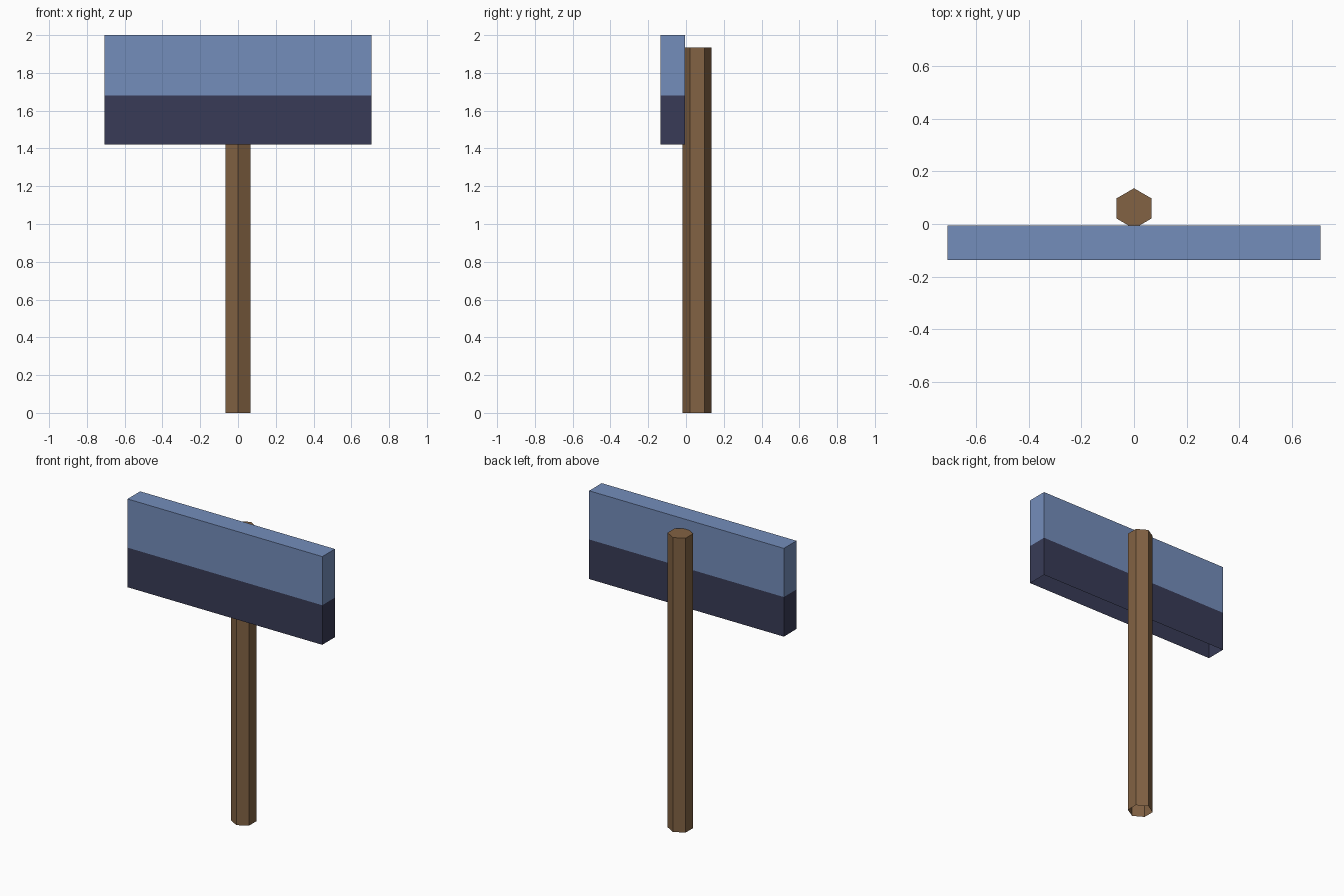
import bpy, bmesh, math
from mathutils import Matrix, Vector

if "Cube" in bpy.data.objects:
    bpy.data.objects.remove(bpy.data.objects["Cube"])


def srgb(r, g, b):
    lin = [(c / 255 / 12.92) if c < 11 else ((c / 255 + 0.055) / 1.055) ** 2.4 for c in (r, g, b)]
    return (*lin, 1.0)


def material(name, rgb):
    mat = bpy.data.materials.new(name)
    mat.diffuse_color = srgb(*rgb)
    mat.use_nodes = True
    mat.node_tree.nodes["Principled BSDF"].inputs["Base Color"].default_value = mat.diffuse_color
    return mat


def finish(name, bm, mats):
    # The undersides are open
    bottom = [f for f in bm.faces if f.normal.z < -0.9]
    bmesh.ops.delete(bm, geom=bottom, context='FACES_ONLY')
    mesh = bpy.data.meshes.new(name)
    bm.to_mesh(mesh)
    bm.free()
    for m in mats:
        mesh.materials.append(m)
    obj = bpy.data.objects.new(name, mesh)
    bpy.context.collection.objects.link(obj)
    return obj


wood = material("brown wood", (130, 98, 67))
blue = material("sign blue", (116, 141, 187))
navy = material("sign navy", (56, 59, 87))

# Hexagonal post with a corner facing front
POST_H, POST_R = 1.935, 0.0765
bm = bmesh.new()
bmesh.ops.create_cone(bm, cap_ends=True, segments=6, radius1=POST_R, radius2=POST_R, depth=POST_H,
                      matrix=Matrix.Translation((0, 0.059, POST_H / 2)))
if max(v.co.x for v in bm.verts) > 0.07:
    bmesh.ops.rotate(bm, verts=bm.verts, cent=(0, 0.059, 0), matrix=Matrix.Rotation(math.pi / 6, 3, 'Z'))
bm.normal_update()
finish("post", bm, [wood])

# Sign board, cut at the colour line
LOW, SPLIT, HIGH = 1.42, 1.68, 2.0
bm = bmesh.new()
bmesh.ops.create_cube(bm, size=1, matrix=Matrix.Translation((0, -0.0705, (LOW + HIGH) / 2))
                      @ Matrix.Diagonal((1.416, 0.131, HIGH - LOW, 1)))
bmesh.ops.bisect_plane(bm, geom=bm.verts[:] + bm.edges[:] + bm.faces[:],
                       plane_co=(0, 0, SPLIT), plane_no=(0, 0, 1))
bm.normal_update()
for f in bm.faces:
    f.material_index = 1 if f.calc_center_median().z < SPLIT else 0
finish("sign_board", bm, [blue, navy])
